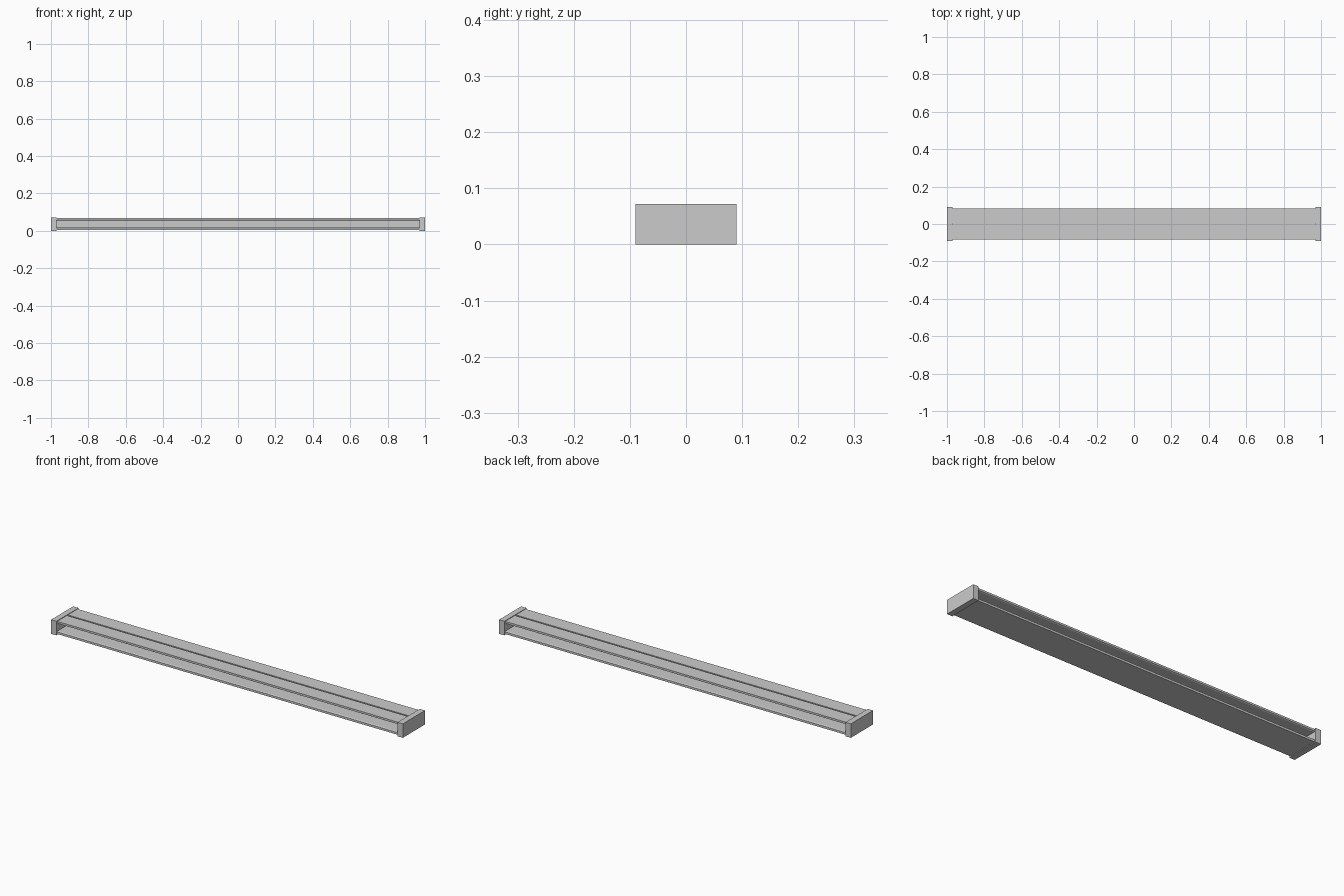
import bpy, bmesh

if "Cube" in bpy.data.objects:
    bpy.data.objects.remove(bpy.data.objects["Cube"])

HALF = 1.0      # half length
CAP = 0.03      # end cap thickness
BOT, TOP = 0.004, 0.069


def extrude_profile(name, points, x0, x1):
    """Extrude a closed (y, z) outline along x."""
    bm = bmesh.new()
    face = bm.faces.new([bm.verts.new((x0, y, z)) for y, z in points])
    ext = bmesh.ops.extrude_face_region(bm, geom=[face])
    verts = [g for g in ext["geom"] if isinstance(g, bmesh.types.BMVert)]
    bmesh.ops.translate(bm, vec=(x1 - x0, 0, 0), verts=verts)
    bmesh.ops.recalc_face_normals(bm, faces=bm.faces)
    mesh = bpy.data.meshes.new(name)
    bm.to_mesh(mesh)
    bm.free()
    obj = bpy.data.objects.new(name, mesh)
    bpy.context.collection.objects.link(obj)
    return obj


# Beam: wide flanges joined by a central web, shallow groove along the top
half_outline = [
    (0.083, BOT), (0.083, 0.015), (0.078, 0.018), (0.006, 0.018),
    (0.006, 0.056), (0.078, 0.056), (0.083, 0.059), (0.083, TOP),
    (0.004, TOP), (0.004, TOP - 0.006),
]
outline = half_outline + [(-y, z) for y, z in reversed(half_outline)]
extrude_profile("beam", outline, -HALF + CAP / 2, HALF - CAP / 2)

# End caps: slightly larger blocks closing both ends
cap_outline = [(-0.09, 0), (0.09, 0), (0.09, 0.072), (-0.09, 0.072)]
for side, name in ((-1, "left_end_cap"), (1, "right_end_cap")):
    x0, x1 = sorted((side * (HALF - CAP), side * HALF))
    extrude_profile(name, cap_outline, x0, x1)
